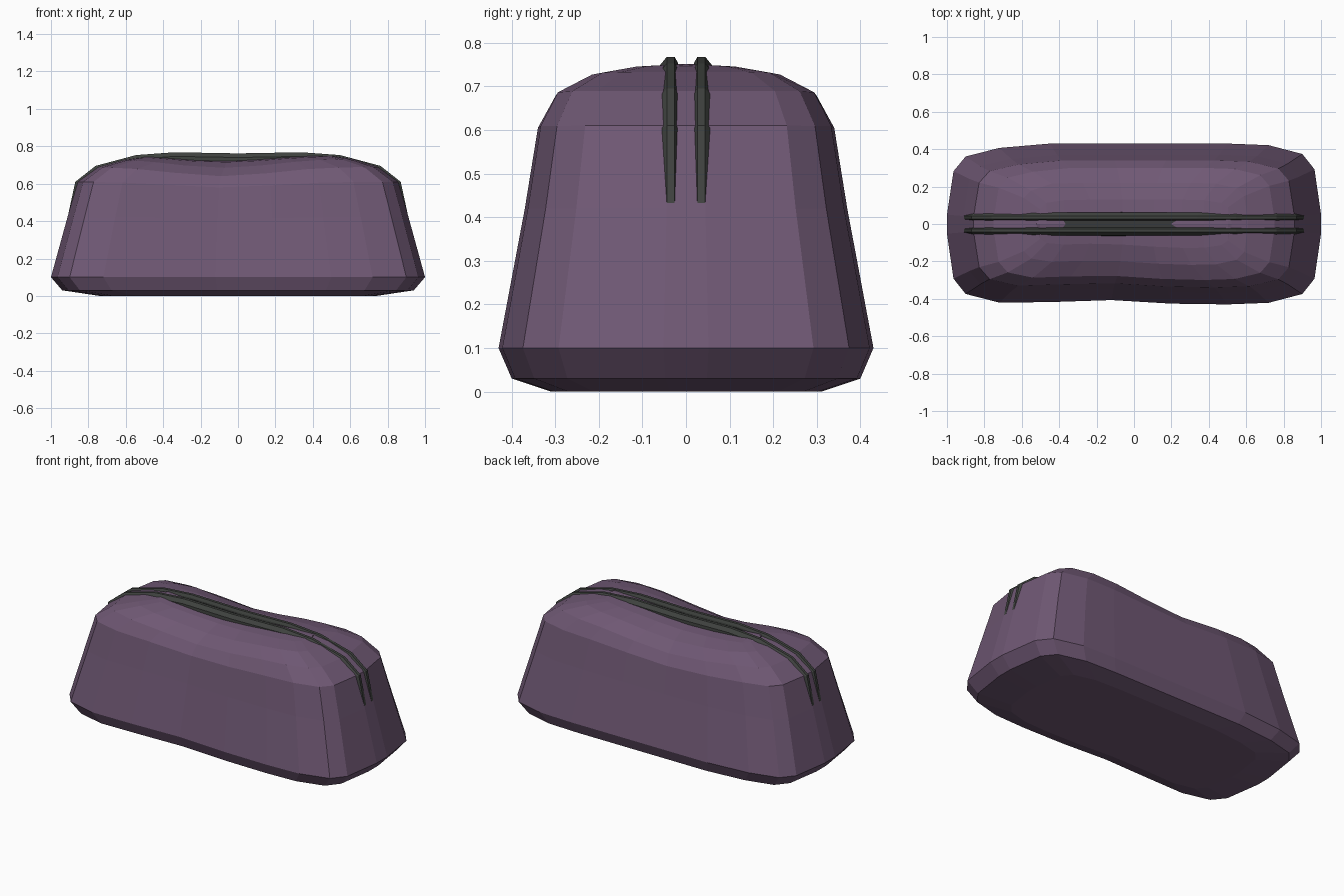
import bpy, bmesh, math
from mathutils import Vector

if "Cube" in bpy.data.objects:
    bpy.data.objects.remove(bpy.data.objects["Cube"])


def material(name, rgb):
    m = bpy.data.materials.new(name)
    m.diffuse_color = (*rgb, 1)
    m.use_nodes = True
    m.node_tree.nodes["Principled BSDF"].inputs["Base Color"].default_value = m.diffuse_color
    return m


def finish(name, bm, mat):
    bmesh.ops.recalc_face_normals(bm, faces=bm.faces)
    me = bpy.data.meshes.new(name)
    bm.to_mesh(me)
    bm.free()
    me.materials.append(mat)
    ob = bpy.data.objects.new(name, me)
    bpy.context.collection.objects.link(ob)
    return ob


fabric = material("purple_fabric", (0.16, 0.098, 0.175))
tape_mat = material("dark_tape", (0.05, 0.055, 0.05))
teeth_mat = material("dark_teeth", (0.04, 0.042, 0.042))

# Pouch body: stacked rounded outlines (z, half length, half width, sag)
layers = [(0, .74, .31, 0), (.03, .94, .40, 0), (.10, 1, .43, 0),
          (.42, .912, .37, .005), (.61, .858, .34, .03), (.69, .75, .30, .05),
          (.735, .61, .22, .05), (.75, .52, .13, .035)]
# Half outline as fractions of length and width
cols = [(-1, .12), (-.965, .68), (-.9, .87), (-.72, .98), (-.45, 1), (-.12, 1),
        (.2, 1), (.5, 1), (.72, .98), (.9, .87), (.965, .68), (1, .12)]


def point(layer, col, side):
    z, hx, hy, sag = layer
    x = col[0] * hx
    bell = math.exp(-((x + .08) / .38) ** 2)
    y = side * col[1] * hy
    if side < 0:
        y += .025 * math.exp(-((x + .2) / .3) ** 2)
    elif x < -.5:
        y -= .015 * col[1]
    return Vector((x, y, z - sag * bell))


bm = bmesh.new()
rings = []
for layer in layers:
    back = [bm.verts.new(point(layer, c, 1)) for c in cols]
    front = [bm.verts.new(point(layer, c, -1)) for c in cols]
    rings.append((back, front))
for (b0, f0), (b1, f1) in zip(rings, rings[1:]):
    r0, r1 = b0 + f0[::-1], b1 + f1[::-1]
    n = len(r0)
    for i in range(n):
        j = (i + 1) % n
        bm.faces.new((r0[i], r0[j], r1[j], r1[i]))
# Bottom and top closed with strips, the top with a raised middle row
for (back, front), lift in ((rings[0], 0), (rings[-1], .012)):
    mid = []
    for b, f in zip(back, front):
        p = (b.co + f.co) / 2
        mid.append(bm.verts.new((p.x, 0, min(p.z + lift, .752) if lift else 0)))
    for row in (back, front):
        for i in range(len(row) - 1):
            bm.faces.new((row[i], row[i + 1], mid[i + 1], mid[i]))
    for k in (0, -1):
        bm.faces.new((back[k], mid[k], front[k]))
finish("pouch_body", bm, fabric)

# Zip path over the top, from one end to the other
half = [(.922, .37), (.87, .61), (.762, .695), (.545, .753), (.34, .768)]
path = [(-x, z) for x, z in half] + [(0, .762)] + half[::-1]
path = [Vector((x, 0, z)) for x, z in path]


def sweep(name, profile, mat):
    bm = bmesh.new()
    rows = []
    for i, p in enumerate(path):
        a, b = path[max(i - 1, 0)], path[min(i + 1, len(path) - 1)]
        t = (b - a).normalized()
        nrm = Vector((-t.z, 0, t.x))
        if i in (0, len(path) - 1):
            nrm = Vector((math.copysign(1, p.x), 0, 0))
        rows.append([bm.verts.new(p + nrm * d + Vector((0, y, 0))) for y, d in profile])
    n = len(profile)
    for r0, r1 in zip(rows, rows[1:]):
        for k in range(n):
            m = (k + 1) % n
            bm.faces.new((r0[k], r0[m], r1[m], r1[k]))
    bm.faces.new(rows[0])
    bm.faces.new(rows[-1])
    return finish(name, bm, mat)


# Two zip tapes with a raised ridge, and the recessed teeth between them
tape = [(.016, -.07), (.064, -.07), (.062, -.022), (.044, 0), (.026, 0), (.018, -.015)]
sweep("zip_tape_back", tape, tape_mat)
sweep("zip_tape_front", [(-y, d) for y, d in tape], tape_mat)
sweep("zip_teeth", [(-.018, -.06), (.018, -.06), (.018, -.024), (-.018, -.024)], teeth_mat)
